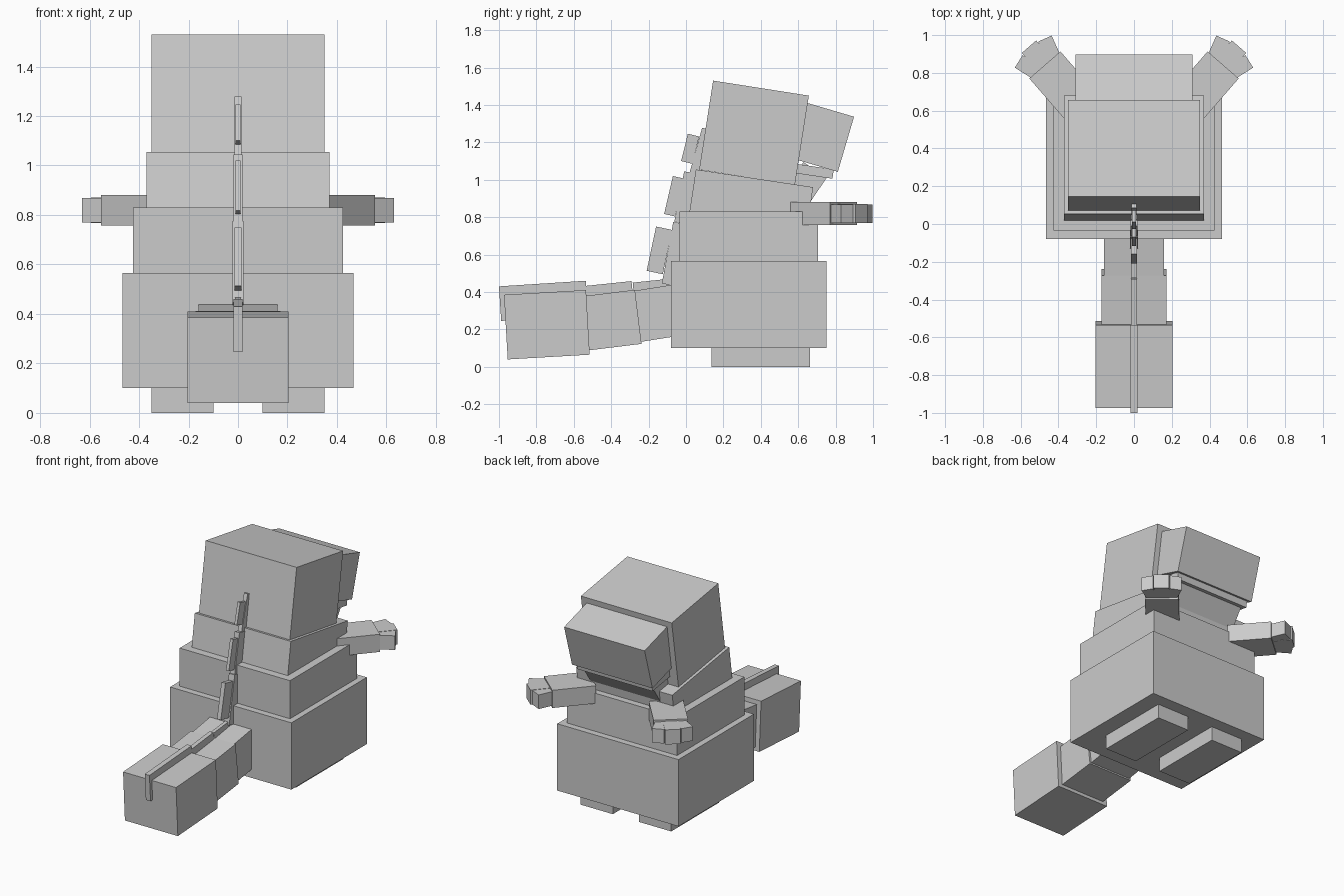
import bpy
from math import radians, cos, sin
from mathutils import Vector, Matrix

old = bpy.data.objects.get("Cube")
if old:
    bpy.data.objects.remove(old, do_unlink=True)

GREY = (0.6, 0.6, 0.6, 1)
grey = bpy.data.materials.new("plain grey")
grey.use_nodes = True
grey.diffuse_color = GREY
grey.node_tree.nodes["Principled BSDF"].inputs["Base Color"].default_value = GREY


def block(name, centre, size, rot=(0, 0, 0)):
    """A box with the given centre, full size and rotation in degrees."""
    bpy.ops.mesh.primitive_cube_add(size=1, location=centre,
                                    rotation=[radians(a) for a in rot])
    ob = bpy.context.object
    ob.name = ob.data.name = name
    ob.scale = size
    ob.data.materials.append(grey)
    return ob


def tilted(name, half_width, y, z, tilt, length, height):
    """A centred box pitched about x, placed by its top corner on the -y side."""
    a = radians(tilt)
    along, up = Vector((0, cos(a), sin(a))), Vector((0, -sin(a), cos(a)))
    centre = Vector((0, y, z)) + along * length / 2 - up * height / 2
    return block(name, centre, (2 * half_width, length, height), (tilt, 0, 0))


# Stacked body, neck and head
tilted("belly", 0.467, -0.08, 0.565, 0, 0.83, 0.465)
tilted("torso", 0.425, -0.035, 0.83, 0, 0.74, 0.28)
tilted("chest", 0.37, 0.053, 1.055, -8.6, 0.634, 0.27)
tilted("head", 0.35, 0.145, 1.53, -8.9, 0.518, 0.482)
tilted("snout", 0.31, 0.601, 1.4245, -16.4, 0.31, 0.307)
tilted("jaw", 0.29, 0.543, 1.092, -8.5, 0.25, 0.05)
tilted("throat", 0.27, 0.516, 0.929, 56, 0.2, 0.15)

# Tail segments
tilted("tail_base", 0.16, -0.285, 0.405, 9, 0.3, 0.275)
tilted("tail_middle", 0.172, -0.571, 0.375, 7, 0.3, 0.291)
tilted("tail_end", 0.204, -0.973, 0.385, 3.3, 0.439, 0.346)

# Ridge along the tail
tilted("tail_base_ridge", 0.012, -0.285, 0.45, 6, 0.25, 0.1)
tilted("tail_middle_ridge", 0.015, -0.56, 0.43, 6, 0.27, 0.1)
tilted("tail_end_ridge", 0.018, -1.0, 0.43, 3.7, 0.465, 0.185)

# Paired plates up the back: a wide base strip and a thinner outer plate
tilted("lower_back_strip", 0.022, -0.068, 0.775, -10.5, 0.09, 0.335)
tilted("lower_back_plate", 0.015, -0.16, 0.75, -12, 0.088, 0.242)
tilted("middle_back_strip", 0.018, -0.01, 1.045, -11, 0.07, 0.275)
tilted("middle_back_plate", 0.011, -0.07, 1.02, -13, 0.06, 0.208)
tilted("upper_back_strip", 0.014, 0.086, 1.278, -15.6, 0.06, 0.26)
tilted("upper_back_plate", 0.010, 0.01, 1.246, -14, 0.062, 0.15)

# Feet, arms and fingers on both sides
for side, label in ((1, "left"), (-1, "right")):
    block(label + "_foot", (side * 0.225, 0.4, 0.055), (0.25, 0.525, 0.11))

    yaw = 49 if side > 0 else 131
    wrist = Vector((side * 0.472, 0.842, 0.819))
    turn = Matrix.Rotation(radians(yaw), 3, 'Z')

    def arm_part(name, u, v, size, extra=0):
        block(label + name, wrist + turn @ Vector((u, v, 0)), size, (0, 0, yaw + extra))

    arm_part("_arm", -0.1425, 0, (0.285, 0.218, 0.123))
    arm_part("_middle_finger", 0.054, 0, (0.148, 0.1, 0.102))
    for s, which in ((1, "_finger_a"), (-1, "_finger_b")):
        arm_part(which, 0.043, s * 0.073, (0.13, 0.078, 0.098), s * 17)
